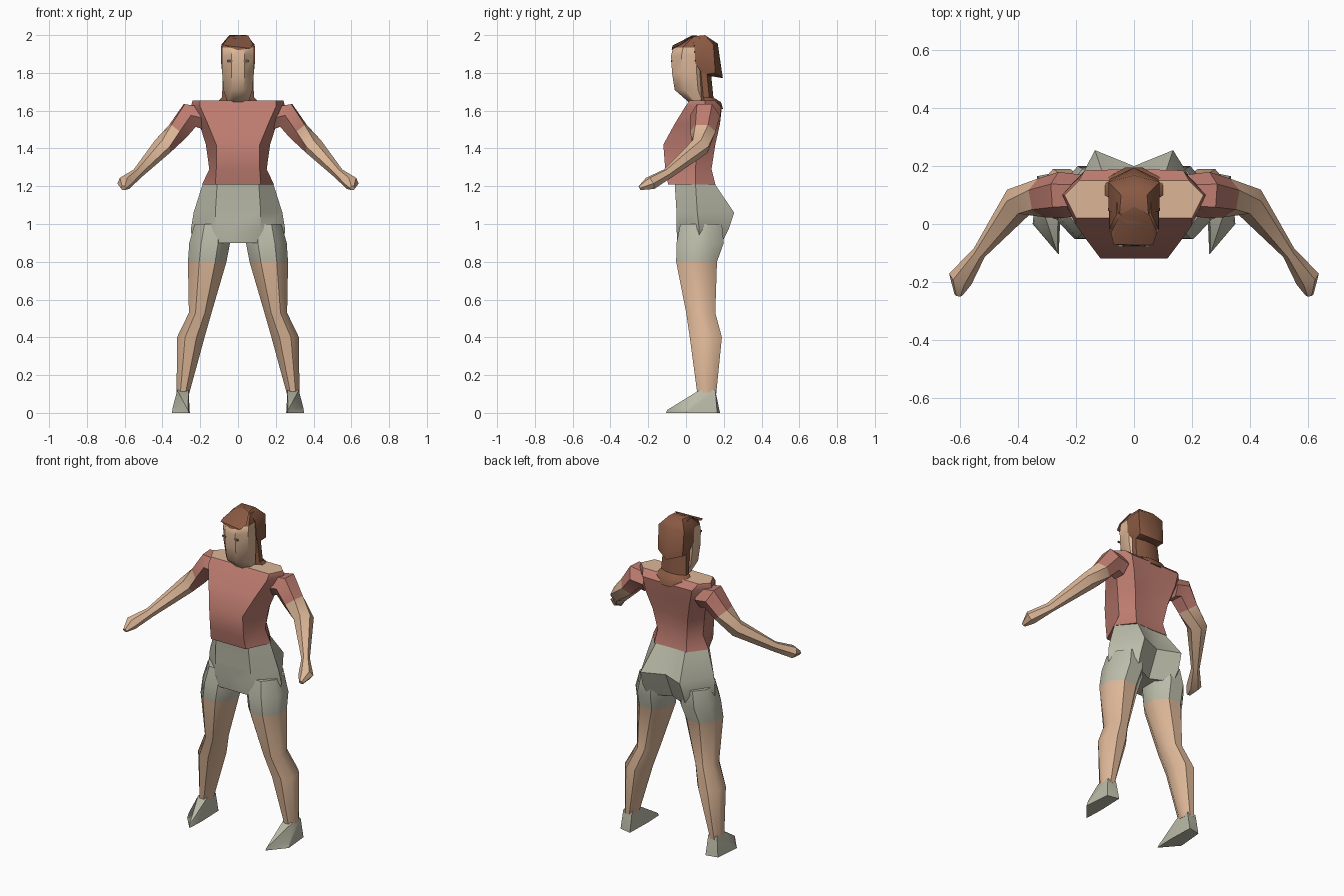
import bpy, bmesh, math
from mathutils import Vector

if "Cube" in bpy.data.objects:
    bpy.data.objects.remove(bpy.data.objects["Cube"])


def material(name, rgb):
    m = bpy.data.materials.new(name)
    m.use_nodes = True
    m.diffuse_color = (*rgb, 1)
    m.node_tree.nodes["Principled BSDF"].inputs["Base Color"].default_value = (*rgb, 1)
    return m


SKIN = material("skin", (0.72, 0.47, 0.31))
SHIRT = material("shirt_red", (0.51, 0.20, 0.16))
CLOTH = material("shorts_grey", (0.50, 0.50, 0.40))
HAIR = material("hair_brown", (0.25, 0.10, 0.055))
EYE = material("eye_grey", (0.25, 0.19, 0.15))


def finish(name, bm, mats, rule=None, angle=42):
    """Turn a bmesh into a shaded object; rule(centre, normal) picks the material slot."""
    bmesh.ops.recalc_face_normals(bm, faces=bm.faces)
    if rule:
        for f in bm.faces:
            f.material_index = rule(f.calc_center_median(), f.normal)
    mesh = bpy.data.meshes.new(name)
    bm.to_mesh(mesh)
    bm.free()
    ob = bpy.data.objects.new(name, mesh)
    bpy.context.collection.objects.link(ob)
    for m in mats:
        mesh.materials.append(m)
    bpy.ops.object.select_all(action='DESELECT')
    ob.select_set(True)
    bpy.context.view_layer.objects.active = ob
    bpy.ops.object.shade_smooth_by_angle(angle=math.radians(angle))
    return ob


def loft(name, rings, mats, rule=None):
    """Skin a list of point rings, capped at both ends."""
    bm = bmesh.new()
    loops = [[bm.verts.new(p) for p in ring] for ring in rings]
    n = len(loops[0])
    for low, high in zip(loops, loops[1:]):
        for i in range(n):
            j = (i + 1) % n
            bm.faces.new((low[i], low[j], high[j], high[i]))
    bm.faces.new(loops[0])
    bm.faces.new(loops[-1])
    return finish(name, bm, mats, rule)


def hull(name, points, mats):
    bm = bmesh.new()
    for p in points:
        bm.verts.new(p)
    bmesh.ops.convex_hull(bm, input=bm.verts)
    return finish(name, bm, mats)


def oval(cx, cy, z, rx, ry, n=8):
    turn = [2 * math.pi * (i + 0.5) / n for i in range(n)]
    k = 1 / math.cos(math.pi / n)
    return [(cx + k * rx * math.cos(t), cy + k * ry * math.sin(t), z) for t in turn]


def body_ring(z, a, yf, w, ym, b, yb, yc):
    """Flat front, side corners, two back corners and a spine point."""
    return [(-a, yf, z), (a, yf, z), (w, ym, z), (b, yb, z),
            (0, yc, z), (-b, yb, z), (-w, ym, z)]


def both(points):
    return [(s * x, y, z) for x, y, z in points for s in (1, -1)]


# Shirt body, with bare shoulders at the neckline
loft("shirt", [body_ring(*r) for r in (
    (1.21, .12, -.095, .19, .05, .11, .155, .15),
    (1.29, .115, -.11, .152, .05, .10, .135, .13),
    (1.42, .115, -.12, .17, .06, .12, .155, .14),
    (1.53, .16, -.06, .205, .09, .15, .18, .165),
    (1.62, .20, -.005, .25, .10, .17, .185, .19),
    (1.655, .20, .02, .24, .10, .19, .15, .15))],
    [SHIRT, SKIN], lambda c, n: 1 if n.z > 0.8 else 0)

# Shorts: hips and seat
loft("shorts_seat", [body_ring(*r) for r in (
    (.90, .10, -.045, .24, .07, .13, .19, .13),
    (.97, .12, -.05, .25, .07, .14, .225, .16),
    (1.06, .12, -.05, .235, .06, .135, .255, .20),
    (1.215, .11, -.06, .186, .05, .10, .15, .145))], [CLOTH])


def limb(name, path, mats, rule, s):
    """Tube along a path of (centre, half width, half height)."""
    pts = [Vector(p[0]) for p in path]
    rings = []
    for i, (_, wide, tall) in enumerate(path):
        t = (pts[min(i + 1, len(pts) - 1)] - pts[max(i - 1, 0)]).normalized()
        side = t.cross(Vector((0, 0, 1))).normalized()
        up = side.cross(t)
        ring = []
        for k in range(6):
            a = math.pi * k / 3
            p = pts[i] + side * wide * math.cos(a) + up * tall * 1.1 * math.sin(a)
            ring.append((s * p.x, p.y, p.z))
        rings.append(ring)
    loft(name, rings, mats, rule)


ARM = [((.18, .10, 1.56), .07, .06), ((.255, .10, 1.575), .08, .07),
       ((.32, .09, 1.49), .068, .055), ((.40, .075, 1.41), .058, .045),
       ((.535, -.10, 1.265), .024, .028), ((.60, -.19, 1.215), .043, .034),
       ((.606, -.245, 1.19), .014, .012)]
LEG = [(.14, .08, 1.0, .09, .11), (.15, .075, .9, .108, .125), (.163, .056, .8, .102, .108),
       (.20, .078, .53, .06, .077), (.25, .105, .4, .073, .085), (.292, .11, .1, .033, .05)]
FOOT = [(.26, -.105, 0), (.35, 0, 0), (.335, .165, 0), (.26, .18, 0), (.255, .01, 0),
        (.265, -.10, .015), (.262, .07, .12), (.322, .07, .12),
        (.322, .155, .12), (.262, .155, .12), (.345, .01, .03)]

for s, label in ((1, "left"), (-1, "right")):
    # Arm with a short sleeve
    limb(label + "_arm", ARM, [SHIRT, SKIN], lambda c, n: 1 if abs(c.x) > .33 else 0, s)
    # Leg with the shorts reaching mid thigh
    loft(label + "_leg", [oval(s * x, y, z, rx, ry) for x, y, z, rx, ry in LEG],
         [CLOTH, SKIN], lambda c, n: 1 if c.z < .8 else 0)
    # Pointed shoe
    hull(label + "_shoe", [(s * x, y, z) for x, y, z in FOOT], [CLOTH])
    # Small eye plate
    hull(label + "_eye", [(s * (.042 + dx), -.079 + dy, 1.862 + dz) for dx in (-.013, .013)
                          for dy in (0, .006) for dz in (-.005, .005)], [EYE])

# Head tapering into the neck, hair above the forehead
HEAD = [(1.64, .02, .12, .055), (1.71, -.06, .115, .077), (1.80, -.074, .11, .084),
        (1.89, -.079, .11, .086), (1.935, -.068, .11, .085), (1.985, .005, .10, .06)]
loft("head", [oval(0, (f + b) / 2, z, w, (b - f) / 2) for z, f, b, w in HEAD],
     [SKIN, HAIR], lambda c, n: 1 if c.z > 1.935 else 0)

# Hair hood over the back of the head
hull("hair_hood", both([
    (.05, .035, 1.992), (.045, .10, 2.0), (.089, .045, 1.94), (.088, .145, 1.95),
    (.0, .168, 1.955), (.084, .155, 1.80), (0, .195, 1.772), (.089, .05, 1.85),
    (.075, .09, 1.79)])[:], [HAIR])

# Hair running down the nape onto the upper back
NAPE = [(1.61, .10, .196, .07), (1.645, .07, .185, .11), (1.67, .07, .145, .085),
        (1.82, .055, .13, .078)]
loft("hair_nape", [oval(0, (f + b) / 2, z, w, (b - f) / 2) for z, f, b, w in NAPE], [HAIR])

# Front tuft
hull("hair_fringe", [(-.07, -.071, 1.945), (.065, -.073, 1.93), (0, -.076, 1.92),
                     (-.05, .03, 1.99), (.055, .03, 1.997), (0, .06, 2.0),
                     (-.08, -.03, 1.95), (.08, -.03, 1.95)], [HAIR])
